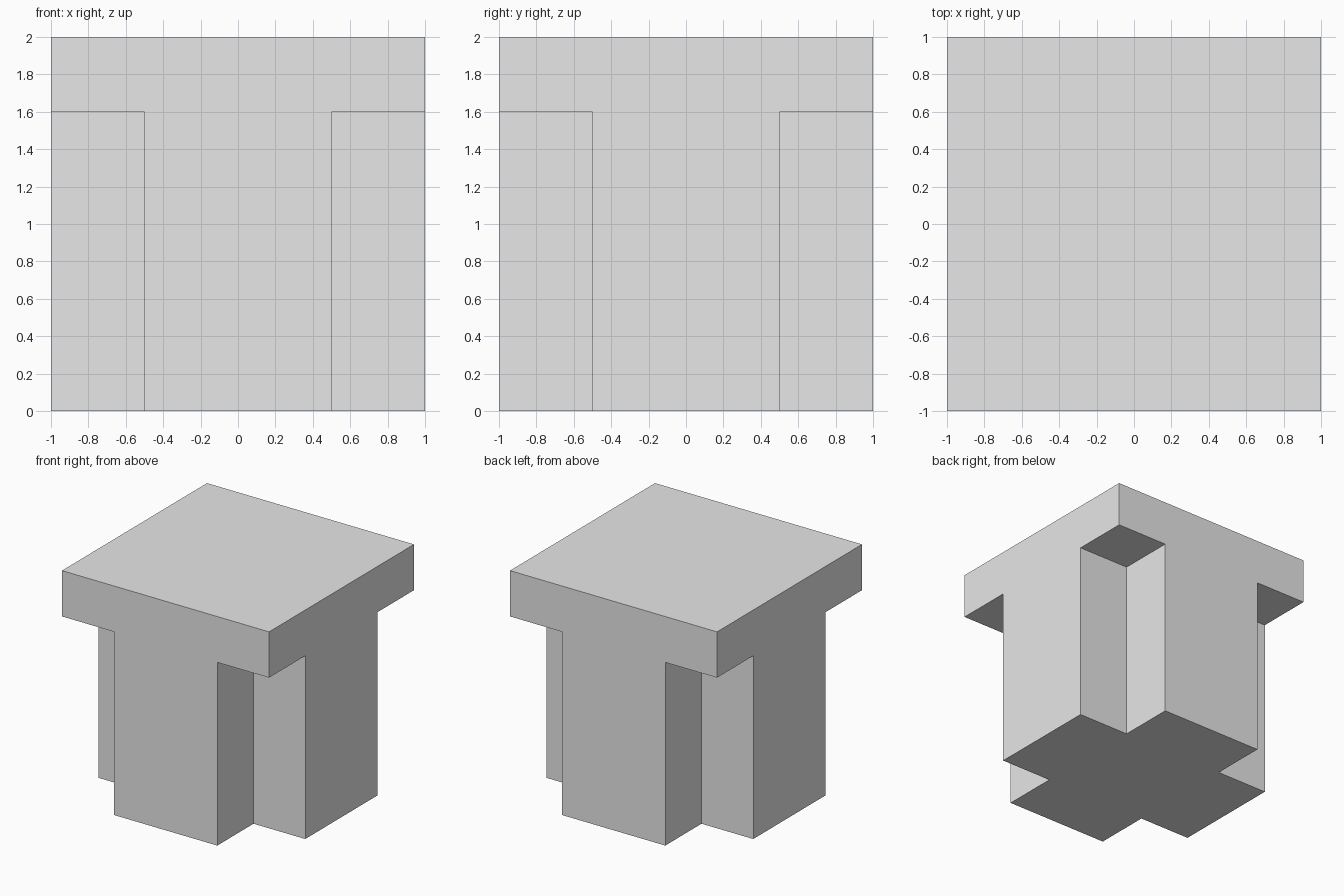
import bpy
import bmesh
from itertools import product
from mathutils import Vector

default = bpy.data.objects.get("Cube")
if default:
    bpy.data.objects.remove(default, do_unlink=True)

# Plain grey surface
grey = bpy.data.materials.new("light_grey")
grey.use_nodes = True
colour = (0.8, 0.8, 0.8, 1)
grey.diffuse_color = colour
grey.node_tree.nodes["Principled BSDF"].inputs["Base Color"].default_value = colour

# Block layout: a full square slab above a cross-shaped pillar
PLAN = (-1, -0.5, 0.5, 1)
LEVELS = (0, 1.6, 2)
STEPS = (PLAN, PLAN, LEVELS)
solid = {(i, j, k) for i, j, k in product(range(3), range(3), range(2))
         if k == 1 or i == 1 or j == 1}

# Skin only the outer sides of the blocks
bm = bmesh.new()
for cell in solid:
    for axis, side in product(range(3), (0, 1)):
        neighbour = list(cell)
        neighbour[axis] += 2 * side - 1
        if tuple(neighbour) in solid:
            continue
        u, v = (axis + 1) % 3, (axis + 2) % 3
        ring = []
        for du, dv in ((0, 0), (1, 0), (1, 1), (0, 1)):
            point = Vector()
            point[axis] = STEPS[axis][cell[axis] + side]
            point[u] = STEPS[u][cell[u] + du]
            point[v] = STEPS[v][cell[v] + dv]
            ring.append(bm.verts.new(point))
        bm.faces.new(ring if side else ring[::-1])

# Weld the skin and merge flat areas into clean faces
bmesh.ops.remove_doubles(bm, verts=bm.verts, dist=0.001)
bmesh.ops.dissolve_limit(bm, angle_limit=0.01, verts=bm.verts, edges=bm.edges)
bmesh.ops.recalc_face_normals(bm, faces=bm.faces)

mesh = bpy.data.meshes.new("cross_pillar_with_slab")
bm.to_mesh(mesh)
bm.free()
mesh.materials.append(grey)
pillar = bpy.data.objects.new("cross_pillar_with_slab", mesh)
bpy.context.collection.objects.link(pillar)
